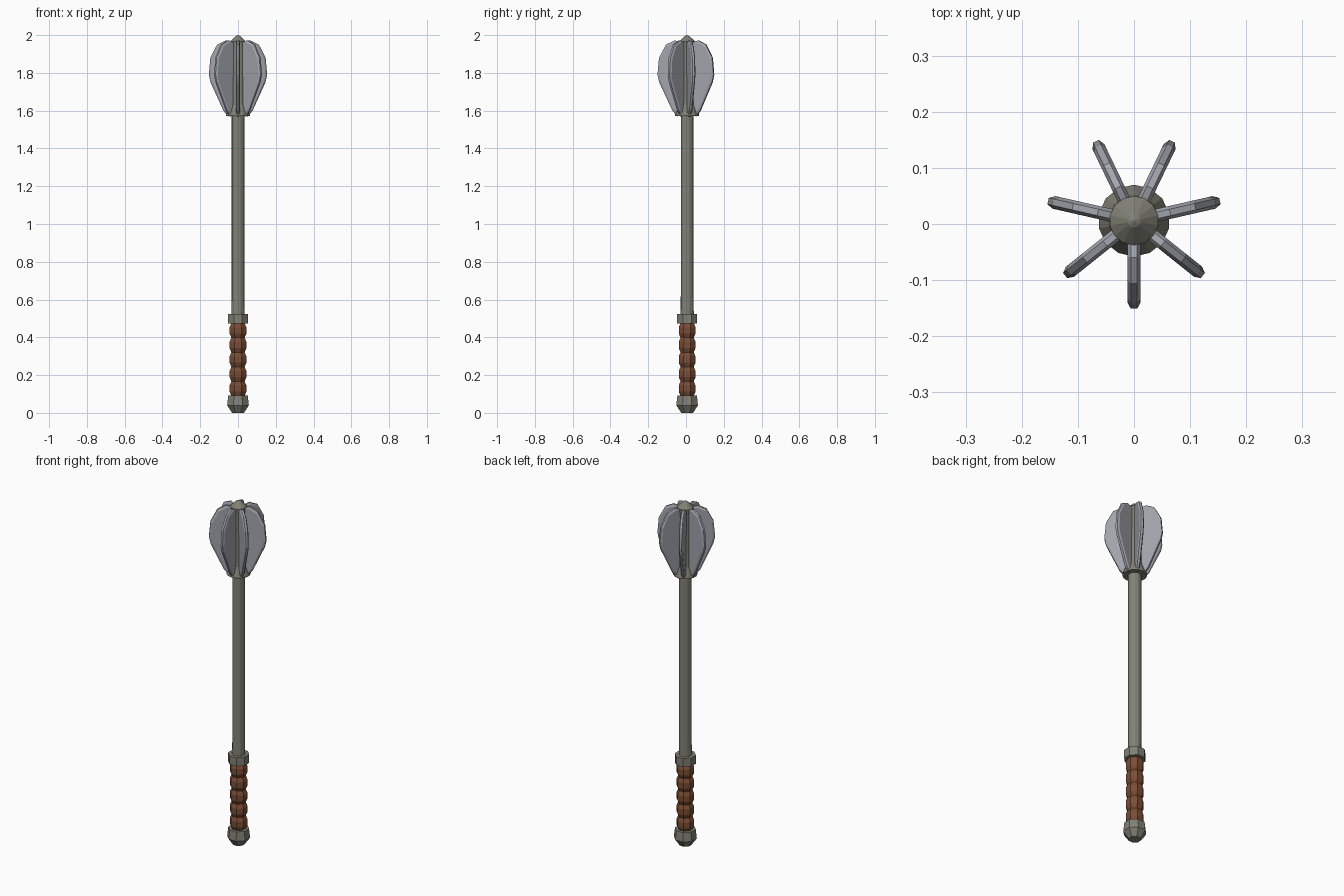
import bpy, bmesh, math
from mathutils import Matrix, Vector

if "Cube" in bpy.data.objects:
    bpy.data.objects.remove(bpy.data.objects["Cube"])

CY = 0.006  # axis offset: seven flanges are not symmetric front to back


def material(name, rgb):
    m = bpy.data.materials.new(name)
    m.diffuse_color = (*rgb, 1)
    m.use_nodes = True
    m.node_tree.nodes["Principled BSDF"].inputs["Base Color"].default_value = m.diffuse_color
    return m


STEEL = material("blade_steel", (0.36, 0.38, 0.42))
IRON = material("iron", (0.22, 0.22, 0.18))
LEATHER = material("leather", (0.20, 0.075, 0.035))


def finish(name, bm, mat):
    bmesh.ops.remove_doubles(bm, verts=bm.verts, dist=1e-5)
    bmesh.ops.recalc_face_normals(bm, faces=bm.faces)
    me = bpy.data.meshes.new(name)
    bm.to_mesh(me)
    bm.free()
    me.materials.append(mat)
    ob = bpy.data.objects.new(name, me)
    ob.location.y = CY
    bpy.context.collection.objects.link(ob)
    return ob


def lathe(name, profile, sides, mat, turn=0.0):
    """Faceted turned part from (radius, z) points, closed at both ends."""
    bm = bmesh.new()
    rings = []
    for r, z in profile:
        rings.append([bm.verts.new((r * math.cos(turn + math.tau * i / sides),
                                    r * math.sin(turn + math.tau * i / sides), z))
                      for i in range(sides)])
    for a, b in zip(rings, rings[1:]):
        for i in range(sides):
            j = (i + 1) % sides
            bm.faces.new((a[i], a[j], b[j], b[i]))
    bm.faces.new(rings[0][::-1])
    bm.faces.new(rings[-1])
    return finish(name, bm, mat)


# handle
E = math.pi / 8
lathe("pommel", [(0.034, 0), (0.062, 0.04), (0.056, 0.092)], 8, IRON, E)
grip = []
for k in range(5):
    z = 0.09 + k * 0.077
    grip += [(0.038, z), (0.048, z + 0.022), (0.048, z + 0.055)]
lathe("leather_grip", grip + [(0.038, 0.476)], 8, LEATHER, E)
lathe("collar", [(0.057, 0.474), (0.057, 0.524)], 8, IRON, E)
lathe("shaft", [(0.036, 0.5), (0.034, 0.62), (0.034, 1.6)], 12, IRON, E)

# head core, with a pointed cap
T = -math.pi / 2
lathe("head_core", [(0.064, 1.572), (0.064, 1.58), (0.046, 1.63), (0.042, 1.93),
                    (0.044, 1.965), (0.012, 1.995), (0.001, 2.0)], 14, IRON, T)

# seven flanges, each a plate with a bevelled outer edge
OUTER = [(0.052, 1.57), (0.078, 1.60), (0.148, 1.75), (0.157, 1.79),
         (0.149, 1.88), (0.112, 1.95), (0.066, 1.972), (0.042, 1.965)]
HALF, BEVEL = 0.0115, 0.011
MID = Vector((0.03, 1.79))
for k in range(7):
    bm = bmesh.new()
    rot = Matrix.Rotation(T + math.tau * k / 7, 4, 'Z')
    sections = []
    for r, z in OUTER:
        p = Vector((r, z))
        q = p + (MID - p).normalized() * BEVEL
        pts = [(0.02, -HALF, q.y), (q.x, -HALF, q.y), (r, -HALF * 0.5, z),
               (r, HALF * 0.5, z), (q.x, HALF, q.y), (0.02, HALF, q.y)]
        sections.append([bm.verts.new(rot @ Vector(c)) for c in pts])
    for a, b in zip(sections, sections[1:]):
        for i in range(6):
            j = (i + 1) % 6
            bm.faces.new((a[i], a[j], b[j], b[i]))
    bm.faces.new(sections[0])
    bm.faces.new(sections[-1][::-1])
    finish(f"flange_{k + 1}", bm, STEEL)
